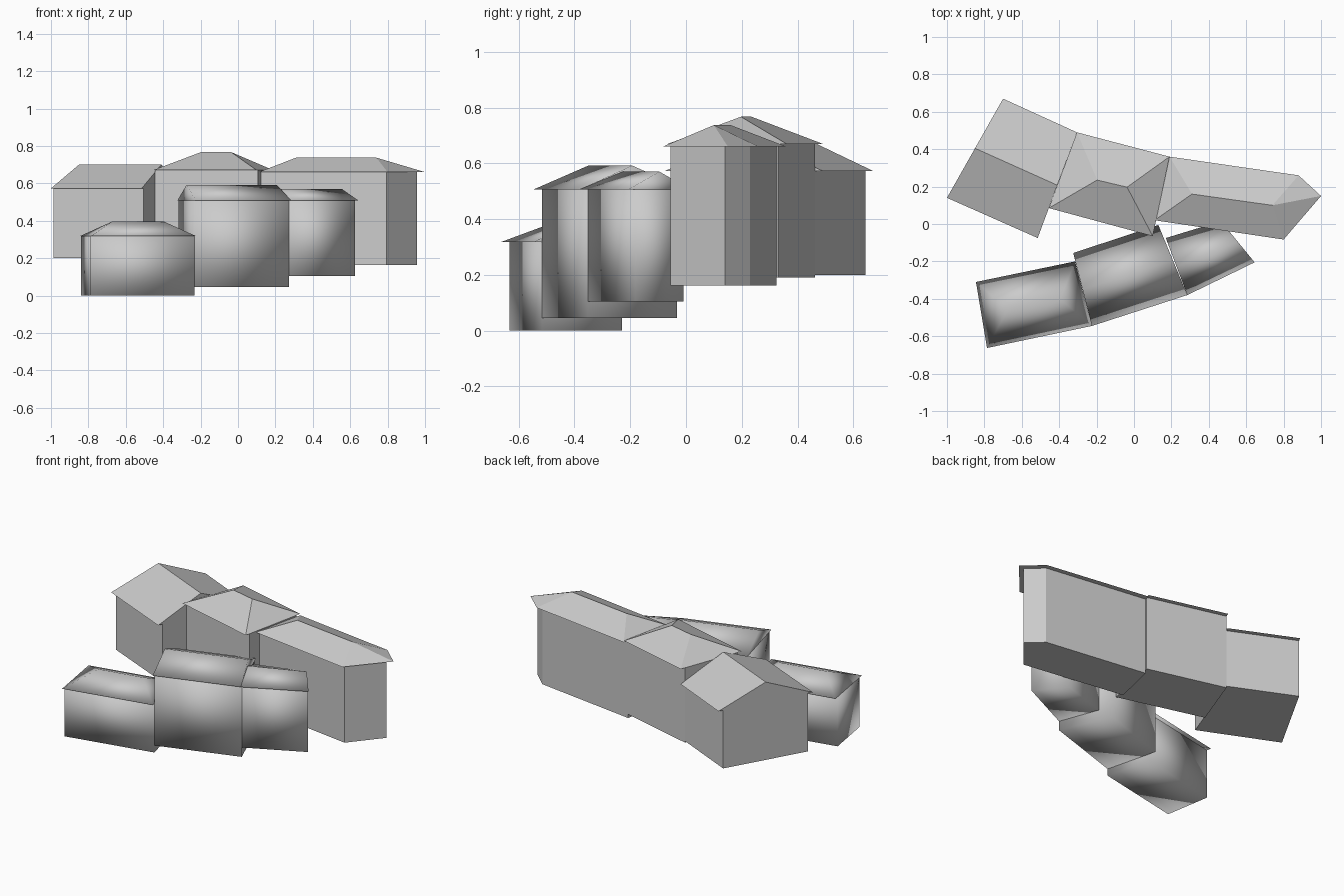
import bpy
from mathutils import Vector

if "Cube" in bpy.data.objects:
    bpy.data.objects.remove(bpy.data.objects["Cube"])


def make(name, verts, faces, smooth):
    mesh = bpy.data.meshes.new(name)
    mesh.from_pydata(verts, [], faces)
    mesh.polygons.foreach_set("use_smooth", [smooth] * len(faces))
    mesh.update()
    obj = bpy.data.objects.new(name, mesh)
    bpy.context.collection.objects.link(obj)
    return obj


def walls(name, outline, base, top, smooth):
    n = len(outline)
    verts = [(*p, z) for z in (base, top) for p in outline]
    faces = [(i, (i + 1) % n, (i + 1) % n + n, i + n) for i in range(n)]
    faces += [tuple(reversed(range(n))), tuple(range(n, 2 * n))]
    make(name, verts, faces, smooth)


def roof(name, outline, ridge, eave, peak, smooth):
    # outline runs front-left, front-right, (tip), back-right, back-left
    n = len(outline)
    left, right = n, n + 1
    verts = [(*p, eave) for p in outline] + [(*p, peak) for p in ridge]
    faces = [(0, 1, right, left), (n - 2, n - 1, left, right), (n - 1, 0, left)]
    faces += [(i, i + 1, right) for i in range(1, n - 2)]
    faces.append(tuple(reversed(range(n))))
    make(name, verts, faces, smooth)


def house(name, outline, base, eave, peak, ridge=None, smooth=False, overhang=0.03):
    a, b, c, d = [Vector(p) for p in outline]
    if ridge is None:                       # gable: ridge meets both ends
        ridge = [(a + d) / 2, (b + c) / 2]
    u, v = (d - a).normalized() * overhang, (c - b).normalized() * overhang
    walls(name + "_walls", [a + u, b + v, c - v, d - u], base, eave, smooth)
    roof(name + "_roof", [a, b, c, d], ridge, eave, peak, smooth)


# front row: three small smooth-shaded houses
house("front_left_house", [(-.786, -.663), (-.225, -.545), (-.315, -.2), (-.845, -.31)],
      0, .318, .395, [(-.674, -.455), (-.395, -.4)], True)
house("front_middle_house", [(-.225, -.545), (.285, -.38), (.13, -.005), (-.325, -.155)],
      .045, .507, .592, None, True)
house("front_right_house", [(.285, -.38), (.645, -.205), (.465, .015), (.17, -.075)],
      .105, .507, .57, None, True)

# back row: hipped middle house and gabled left house
house("back_middle_house", [(-.455, .085), (.1, -.065), (.19, .36), (-.305, .49)],
      .19, .67, .767, [(-.197, .235), (-.037, .197)])
house("back_left_house", [(-1, .14), (-.515, -.075), (-.305, .49), (-.7, .67)],
      .2, .573, .7)

# back right house with a pointed end
walls("back_right_house_walls",
      [(.12, .045), (.795, -.055), (.957, .14), (.86, .23), (.185, .325)], .162, .66, False)
roof("back_right_house_roof",
     [(.11, .02), (.8, -.083), (1, .15), (.88, .26), (.19, .36)],
     [(.31, .16), (.74, .1)], .66, .737, False)
